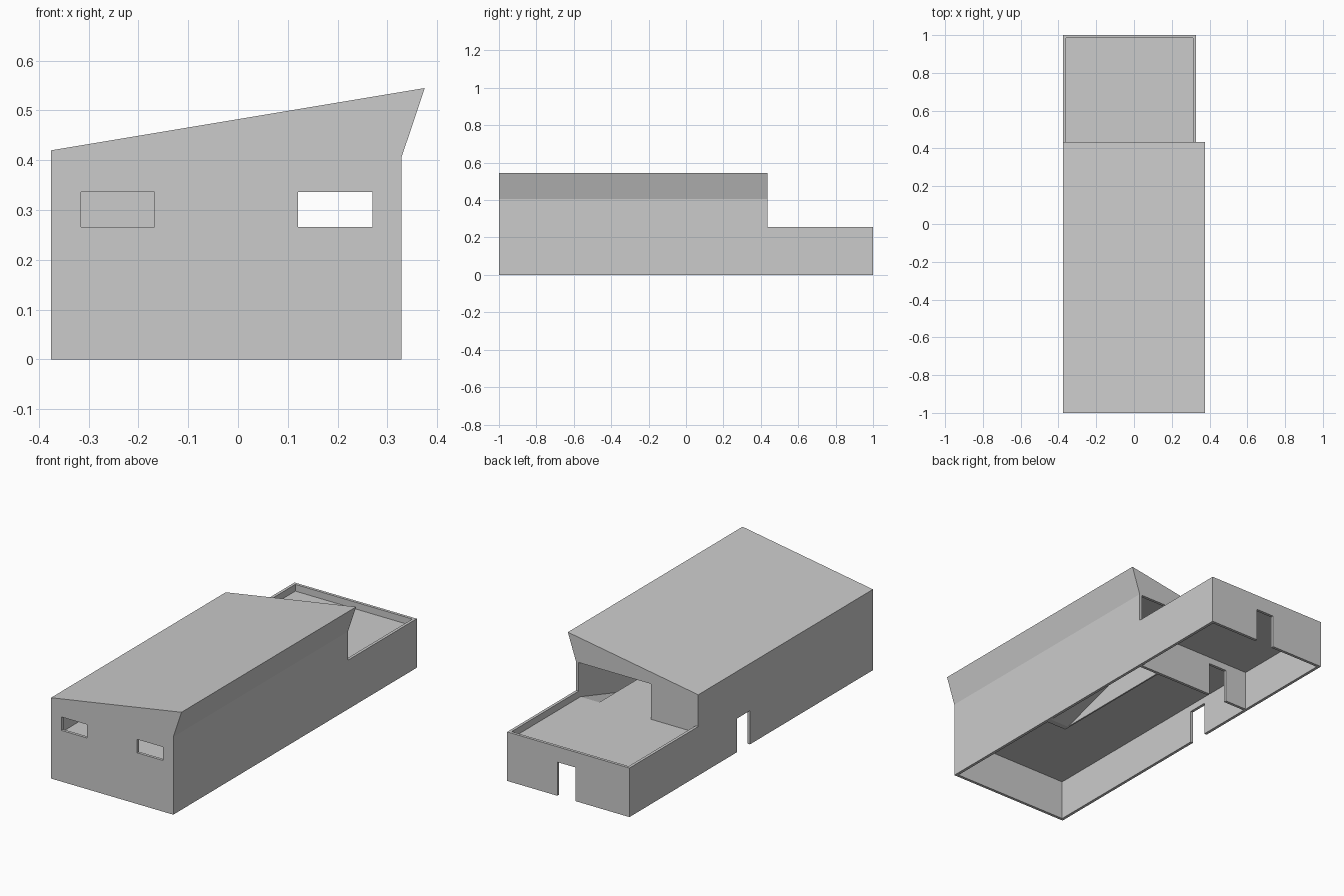
import bpy
import bmesh
from mathutils import Vector

cube = bpy.data.objects.get("Cube")
if cube:
    bpy.data.objects.remove(cube, do_unlink=True)

grey = bpy.data.materials.new("plain grey")
grey.use_nodes = True
grey.diffuse_color = (0.6, 0.6, 0.6, 1)
grey.node_tree.nodes["Principled BSDF"].inputs["Base Color"].default_value = (0.6, 0.6, 0.6, 1)

# Main levels and extents
LEFT, RIGHT, FRONT, BACK = -0.375, 0.328, -1.0, 1.0
HALL_END = 0.435
WALL = 0.015
FLOOR_LOW, FLOOR_TOP = 0.21, 0.22
STAIR_X, STAIR_FRONT = 0.205, -0.297
DOOR_TOP = 0.175


def prism(name, profile, start, end, axis="y"):
    """Extrude a 2D profile along y (profile in x,z), x (y,z) or z (x,y)."""
    place = {"x": lambda a, b, t: (t, a, b),
             "y": lambda a, b, t: (a, t, b),
             "z": lambda a, b, t: (a, b, t)}[axis]
    bm = bmesh.new()
    base = bm.faces.new([bm.verts.new(place(a, b, start)) for a, b in profile])
    new = bmesh.ops.extrude_face_region(bm, geom=[base])["geom"]
    shift = Vector(place(0, 0, end - start))
    bmesh.ops.translate(bm, vec=shift, verts=[v for v in new if isinstance(v, bmesh.types.BMVert)])
    bmesh.ops.recalc_face_normals(bm, faces=bm.faces)
    mesh = bpy.data.meshes.new(name)
    bm.to_mesh(mesh)
    bm.free()
    mesh.materials.append(grey)
    obj = bpy.data.objects.new(name, mesh)
    bpy.context.collection.objects.link(obj)
    return obj


def box(name, x, y, z):
    return prism(name, [(x[0], z[0]), (x[1], z[0]), (x[1], z[1]), (x[0], z[1])], *y)


def cut(target, *cutters):
    """Subtract the cutters in turn, then discard them."""
    for cutter in cutters:
        cutter.hide_render = True
        mod = target.modifiers.new("cut", "BOOLEAN")
        mod.operation, mod.solver, mod.object = "DIFFERENCE", "EXACT", cutter
        bpy.context.view_layer.objects.active = target
        bpy.ops.object.modifier_apply(modifier=mod.name)
        bpy.data.objects.remove(cutter, do_unlink=True)


# Hall shell: sloped roof with a flared high eave, open underneath
hall = prism("hall_shell", [(LEFT, 0), (RIGHT, 0), (RIGHT, 0.405), (0.375, 0.545), (LEFT, 0.42)],
             FRONT, HALL_END)
in_left, in_right = LEFT + WALL, RIGHT - WALL
hall_room = prism("hall_room_cutter",
                  [(in_left, -0.1), (in_right, -0.1), (in_right, 0.407), (0.355, 0.526), (in_left, 0.407)],
                  FRONT + WALL, HALL_END - WALL)
cut(hall, hall_room,
    # Two front windows
    box("window_cutter", (-0.315, -0.168), (-1.1, -0.9), (0.266, 0.336)),
    box("window_cutter", (0.12, 0.27), (-1.1, -0.9), (0.266, 0.336)),
    # Terrace opening and door in the rear wall
    box("terrace_opening_cutter", (-0.104, in_right), (0.38, 0.48), (FLOOR_TOP, 0.404)),
    box("inner_door_cutter", (-0.232, -0.125), (0.38, 0.48), (-0.1, DOOR_TOP)),
    # Side door
    box("side_door_cutter", (-0.45, -0.3), (0.01, 0.115), (-0.1, DOOR_TOP)))

# Low rear annex: three walls rising into a parapet
annex = box("annex_walls", (LEFT, RIGHT), (HALL_END, BACK), (0, 0.255))
cut(annex,
    box("annex_room_cutter", (in_left, in_right), (0.3, BACK - WALL), (-0.1, 0.4)),
    box("back_door_cutter", (-0.064, 0.04), (0.9, 1.1), (-0.1, DOOR_TOP)))
box("terrace_floor", (in_left, in_right), (HALL_END, BACK - WALL), (FLOOR_LOW, FLOOR_TOP))

# Upper floor of the hall, notched for the stair ramp
rear = HALL_END - WALL
front = FRONT + WALL
prism("upper_floor",
      [(in_left, front), (in_right, front), (in_right, STAIR_FRONT),
       (STAIR_X, STAIR_FRONT), (STAIR_X, rear), (in_left, rear)],
      FLOOR_LOW, FLOOR_TOP, "z")

# Stair ramp and its triangular side wall
prism("stair_ramp", [(STAIR_FRONT, 0), (rear, FLOOR_TOP), (rear, FLOOR_LOW), (STAIR_FRONT + 0.03, 0)],
      STAIR_X, in_right, "x")
prism("stair_side_wall", [(STAIR_FRONT, 0), (rear, 0), (rear, FLOOR_LOW)],
      STAIR_X - 0.008, STAIR_X, "x")
